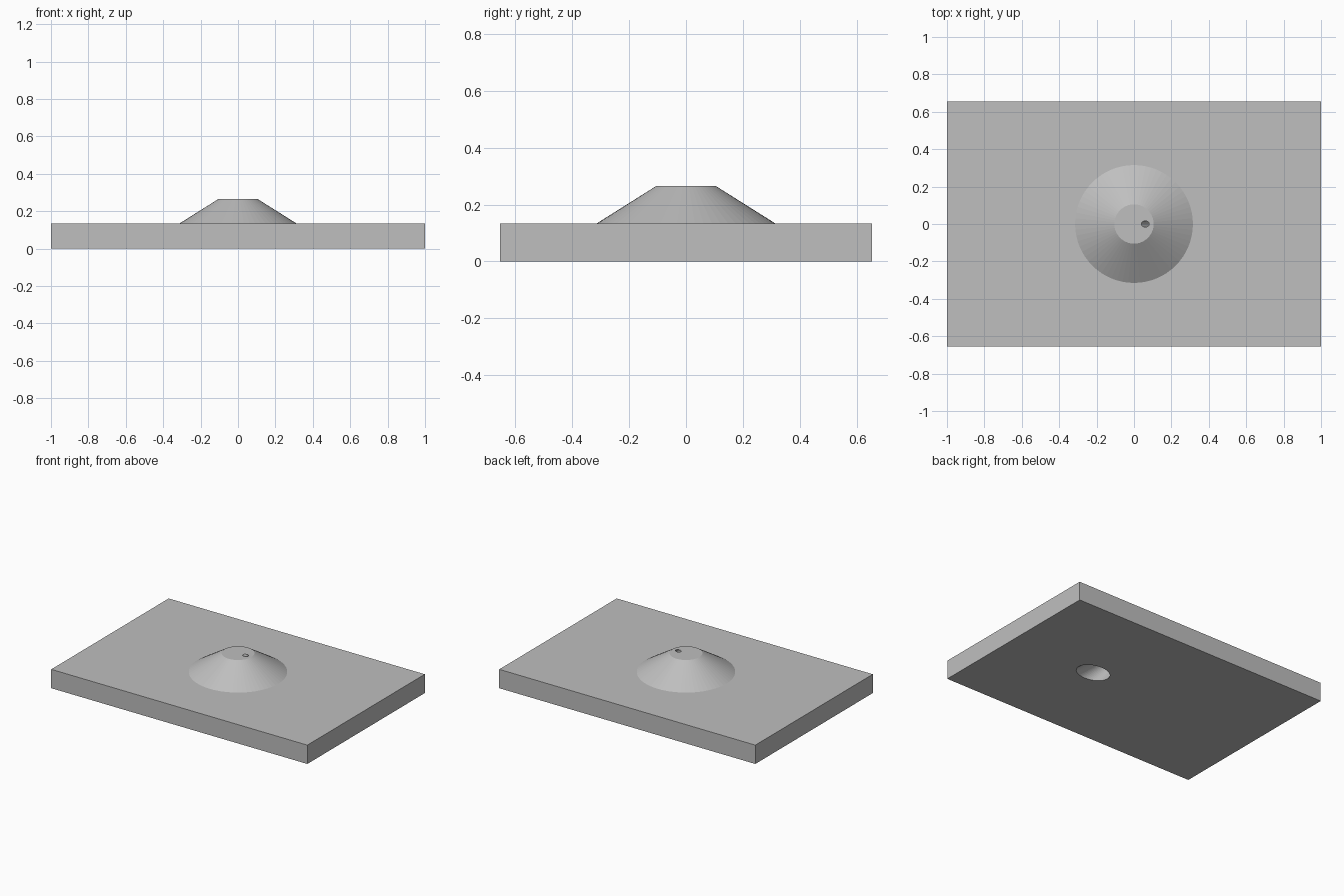
import bpy
import bmesh
from math import cos, sin, tau

old = bpy.data.objects.get("Cube")
if old:
    bpy.data.objects.remove(old, do_unlink=True)

grey = bpy.data.materials.new("plain grey")
grey.use_nodes = True
colour = (0.52, 0.52, 0.52, 1)
grey.diffuse_color = colour
grey.node_tree.nodes["Principled BSDF"].inputs["Base Color"].default_value = colour


def loft(name, sections):
    """Closed solid through rings of points; each ring is a list of xyz."""
    bm = bmesh.new()
    rings = [[bm.verts.new(p) for p in ring] for ring in sections]
    for low, high in zip(rings, rings[1:]):
        for i in range(len(low)):
            j = (i + 1) % len(low)
            bm.faces.new((low[i], low[j], high[j], high[i]))
    bm.faces.new(rings[0][::-1])
    bm.faces.new(rings[-1])
    bmesh.ops.recalc_face_normals(bm, faces=bm.faces)
    mesh = bpy.data.meshes.new(name)
    bm.to_mesh(mesh)
    bm.free()
    mesh.materials.append(grey)
    obj = bpy.data.objects.new(name, mesh)
    bpy.context.collection.objects.link(obj)
    return obj


def ellipse(x, z, rx, ry, sides):
    return [(x + rx * cos(tau * i / sides), ry * sin(tau * i / sides), z)
            for i in range(sides)]


def rectangle(hx, hy, z):
    return [(-hx, -hy, z), (hx, -hy, z), (hx, hy, z), (-hx, hy, z)]


def combine(target, tool, operation):
    mod = target.modifiers.new(tool.name, "BOOLEAN")
    mod.operation = operation
    mod.solver = "EXACT"
    mod.object = tool
    tool.hide_render = True
    tool.hide_set(True)
    tool.hide_viewport = True


PLATE_TOP, CONE_TOP = 0.133, 0.265

# Flat plate
plate = loft("base_plate", [rectangle(1, 0.655, 0), rectangle(1, 0.655, PLATE_TOP)])

# Truncated cone rising from the plate
cone = loft("raised_cone", [
    ellipse(0, PLATE_TOP - 0.02, 0.315, 0.315, 64),
    ellipse(0, PLATE_TOP, 0.315, 0.315, 64),
    ellipse(0, CONE_TOP, 0.105, 0.105, 64)])

# Slanted tapering bore from the underside to the cone top
low, high = (0.34, 0, 0.12, 0.085), (0.06, CONE_TOP, 0.021, 0.016)


def bore_section(t):
    return ellipse(*[a + (b - a) * t for a, b in zip(low, high)], 48)


bore = loft("bore_cutter", [bore_section(-0.1), bore_section(1.05)])

combine(plate, cone, "UNION")
combine(plate, bore, "DIFFERENCE")

# Apply the cuts and drop the helper solids
bpy.context.view_layer.objects.active = plate
plate.select_set(True)
for mod in list(plate.modifiers):
    bpy.ops.object.modifier_apply(modifier=mod.name)
for helper in (cone, bore):
    bpy.data.objects.remove(helper, do_unlink=True)
plate.name = "plate_with_bored_cone"
